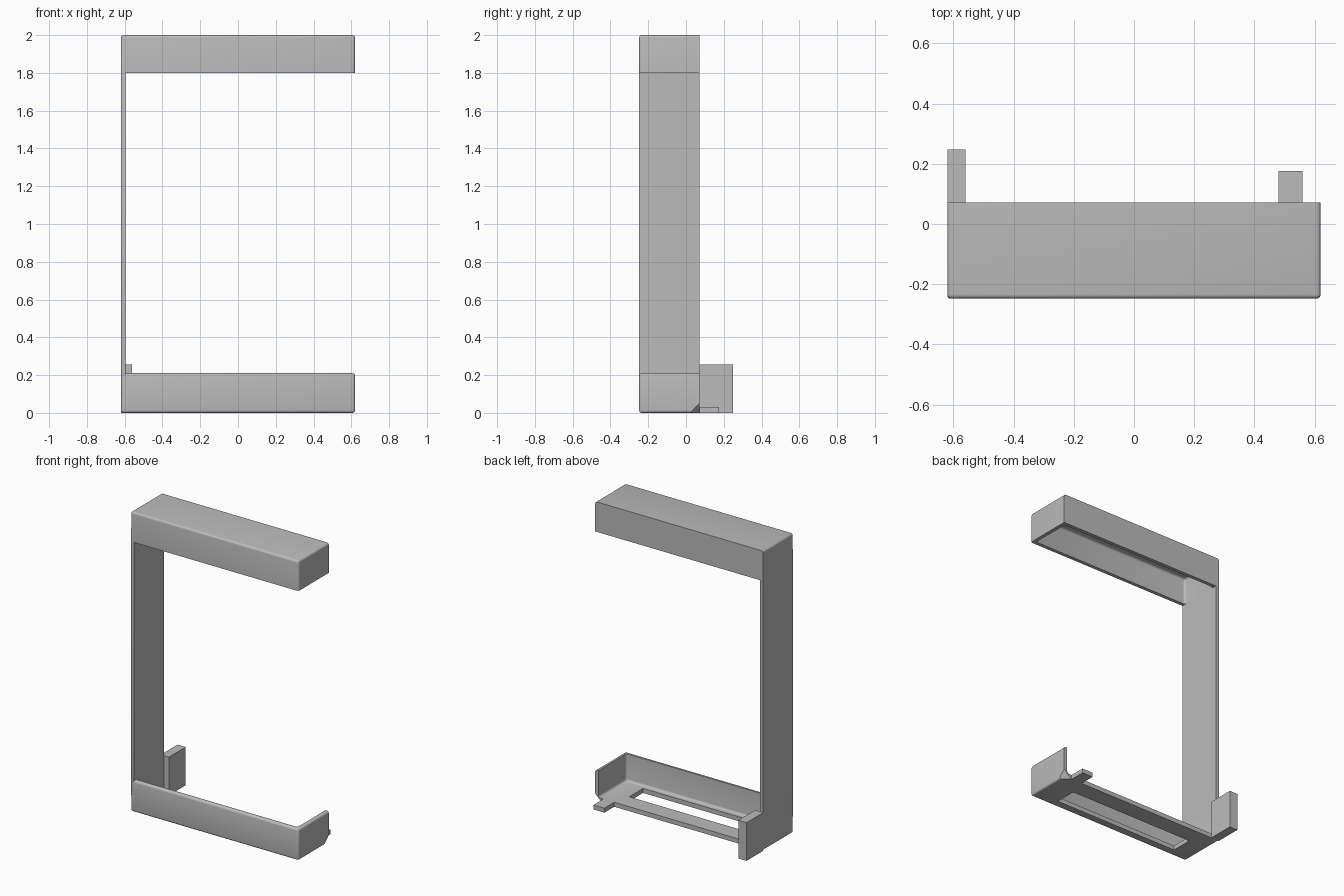
import bpy
import bmesh
import math
from mathutils import Vector

cube = bpy.data.objects.get("Cube")
if cube:
    bpy.data.objects.remove(cube, do_unlink=True)

grey = bpy.data.materials.new("plain grey")
grey.use_nodes = True
colour = (0.5, 0.5, 0.5, 1)
grey.diffuse_color = colour
grey.node_tree.nodes["Principled BSDF"].inputs["Base Color"].default_value = colour

# Shared dimensions
X, FRONT, BACK = 0.62, -0.248, 0.072
WALL, ROUND = 0.024, 0.014
TRAY_TOP, COVER_BOTTOM, HEIGHT = 0.21, 1.80, 2.0


def box(name, low, high, keep_round=None, radius=ROUND):
    """Box from two corners; edges whose ends all pass keep_round are rounded."""
    bm = bmesh.new()
    bmesh.ops.create_cube(bm, size=1)
    low, high = Vector(low), Vector(high)
    for v in bm.verts:
        v.co = [(a + b) / 2 + c * (b - a) for a, b, c in zip(low, high, v.co)]
    if keep_round:
        edges = [e for e in bm.edges if not all(not keep_round(v.co) for v in e.verts)]
        bmesh.ops.bevel(bm, geom=edges, offset=radius, segments=4,
                        profile=0.5, affect='EDGES', clamp_overlap=True)
    return finish(name, bm)


def finish(name, bm):
    bmesh.ops.recalc_face_normals(bm, faces=bm.faces)
    mesh = bpy.data.meshes.new(name)
    bm.to_mesh(mesh)
    bm.free()
    mesh.materials.append(grey)
    ob = bpy.data.objects.new(name, mesh)
    bpy.context.collection.objects.link(ob)
    return ob


def cut(target, *cutters):
    """Subtract each cutter and discard it."""
    for cutter in cutters:
        mod = target.modifiers.new("cut", 'BOOLEAN')
        mod.operation, mod.solver, mod.object = 'DIFFERENCE', 'EXACT', cutter
        bpy.context.view_layer.objects.active = target
        bpy.ops.object.modifier_apply(modifier=mod.name)
        bpy.data.objects.remove(cutter, do_unlink=True)


def at_front(co):
    return co.y < 0


inner = X - WALL

# Upper cover: hollow, open underneath
cover = box("upper_cover", (-X, FRONT, COVER_BOTTOM), (X, BACK, HEIGHT),
            lambda co: at_front(co) and co.z > 1.9)
cut(cover, box("cover_cavity", (-inner, FRONT + WALL, 1.7),
               (inner, BACK - WALL, HEIGHT - WALL), lambda co: co.z > 1.9))

# Lower tray: open at the top and back, with a long slot in its floor
tray = box("lower_tray", (-X, FRONT, 0), (X, BACK, TRAY_TOP), at_front)
cavity = box("tray_cavity", (-inner, FRONT + WALL, 0.03), (inner, 0.2, 0.4),
             lambda co: at_front(co) and co.z < 0.1)
slot = box("floor_slot", (-0.48, -0.19, -0.1), (0.45, -0.045, 0.1))

# Slanted cut at the rear outer corner of the tray
bm = bmesh.new()
tip = Vector((X + 0.01, BACK + 0.01, -0.01))
offsets = ((0, 0, 0), (-0.085, 0, 0), (0, -0.08, 0), (0, 0, 0.08))
bmesh.ops.convex_hull(bm, input=[bm.verts.new(tip + Vector(o)) for o in offsets])
corner = finish("corner_cut", bm)
cut(tray, cavity, slot, corner)

# Side wall joining tray and cover
wall = box("side_wall", (-X, FRONT, 0.1), (-inner, BACK, 1.9),
           lambda co: at_front(co) and co.x < -X + 0.001, 0.01)

# Rear tabs
rear_tab = box("rear_side_tab", (-X, BACK - 0.001, 0), (-0.56, 0.248, 0.255))
floor_tab = box("rear_floor_tab", (0.48, BACK - 0.01, 0), (0.56, 0.176, 0.03))

for ob in (cover, tray, wall):
    bpy.ops.object.select_all(action='DESELECT')
    ob.select_set(True)
    bpy.context.view_layer.objects.active = ob
    bpy.ops.object.shade_smooth_by_angle(angle=math.radians(30))
